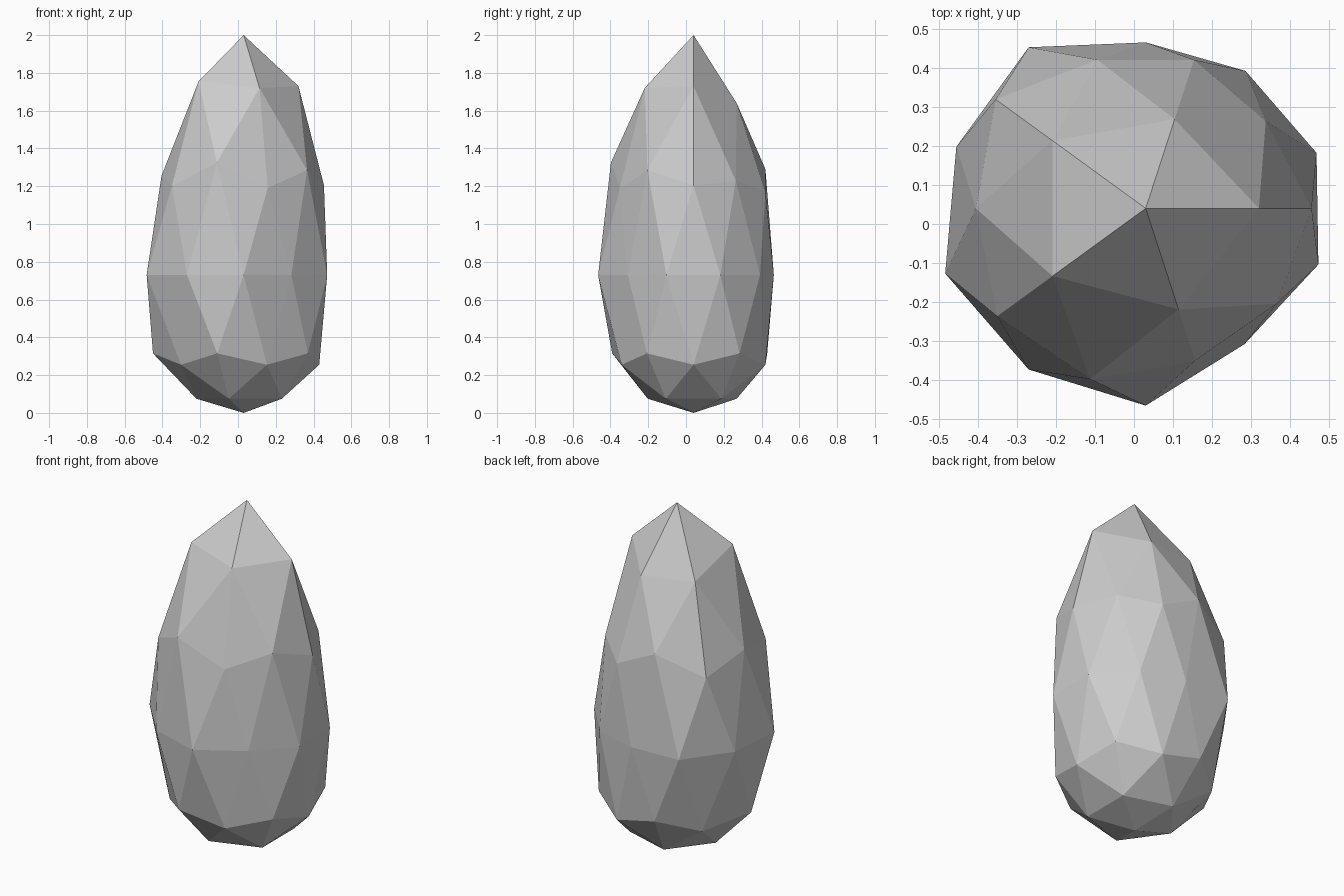
import bpy, bmesh, math

if "Cube" in bpy.data.objects:
    bpy.data.objects.remove(bpy.data.objects["Cube"])

CX, CY = 0.03, 0.04  # axis of the stone

# Per icosphere ring, bottom to top: radii by rising angle, and heights
RINGS = [
    ([0], [0]),
    ([.25, .24, .25, .255, .25], [.075] * 5),
    ([.40, .40, .41, .41, .40], [.255] * 5),
    ([.415, .41, .48, .453, .42], [.315] * 5),
    ([.46, .435, .425, .51, .51, .54, .51, .505, .43, .465], [.73] * 10),
    ([.425, .40, .475, .47, .41], [1.205, 1.17, 1.18, 1.20, 1.19]),
    ([.38, .40, .435, .46, .415], [1.23, 1.29, 1.255, 1.325, 1.285]),
    ([.29, .24, .295, .295, .272], [1.73, 1.64, 1.665, 1.755, 1.72]),
    ([0], [2.0]),
]


def angle(v):
    return (math.atan2(v.co.y, v.co.x) + 0.05) % math.tau


# Faceted stone: icosphere with each ring reshaped
bm = bmesh.new()
bmesh.ops.create_icosphere(bm, subdivisions=2, radius=1)
verts = sorted(bm.verts, key=lambda v: v.co.z)
start = 0
for radii, heights in RINGS:
    ring = sorted(verts[start:start + len(radii)], key=angle)
    start += len(radii)
    for v, r, z in zip(ring, radii, heights):
        a = math.atan2(v.co.y, v.co.x)
        v.co = (CX + r * math.cos(a), CY + r * math.sin(a), z)
bmesh.ops.recalc_face_normals(bm, faces=bm.faces)

mesh = bpy.data.meshes.new("faceted_stone")
bm.to_mesh(mesh)
bm.free()
bpy.context.collection.objects.link(bpy.data.objects.new("faceted_stone", mesh))
